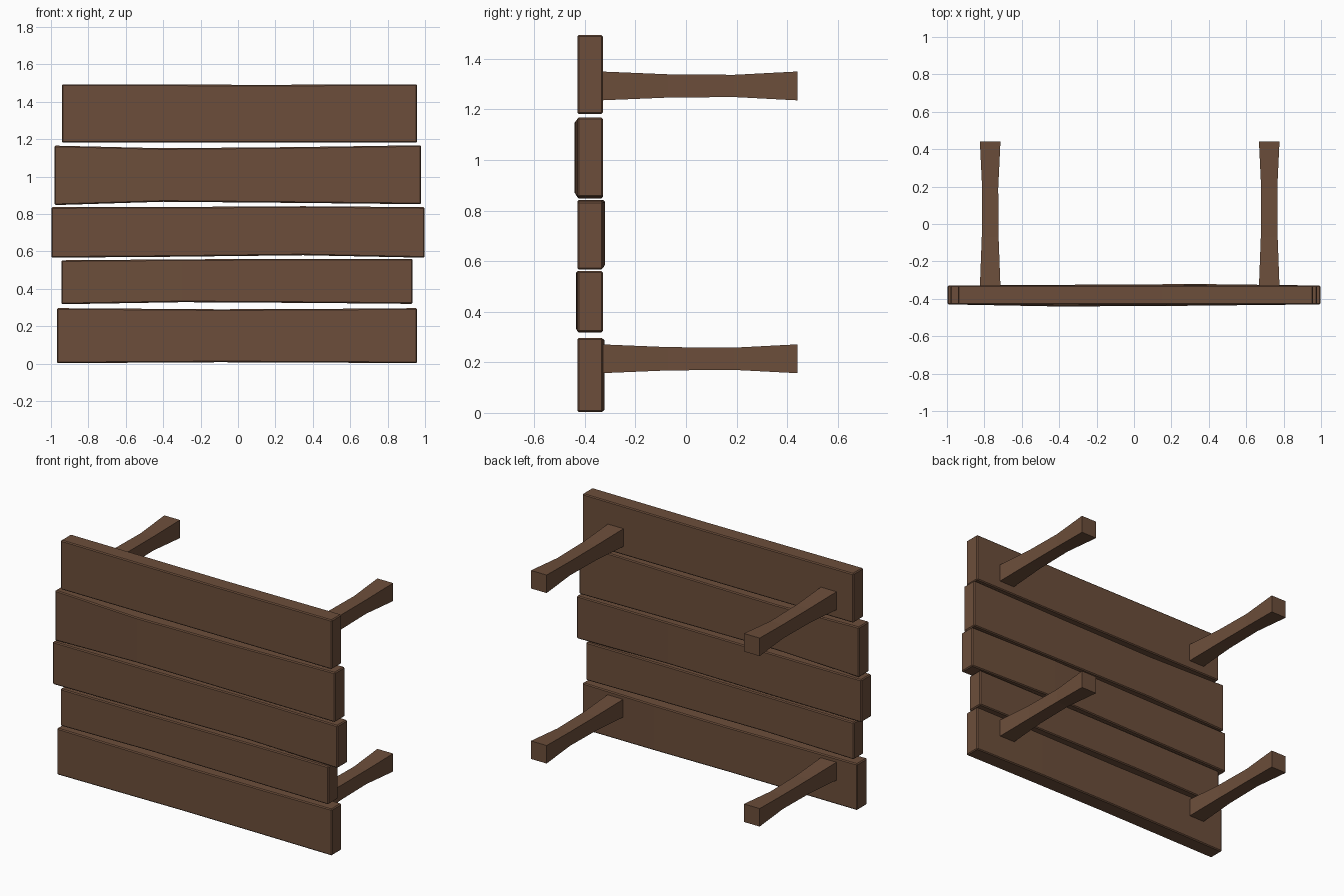
import bpy, bmesh

if "Cube" in bpy.data.objects:
    bpy.data.objects.remove(bpy.data.objects["Cube"])

wood = bpy.data.materials.new("brown_wood")
wood.diffuse_color = (0.15, 0.076, 0.043, 1)
wood.use_nodes = True
wood.node_tree.nodes["Principled BSDF"].inputs["Base Color"].default_value = wood.diffuse_color


def loft(name, rings, bevel=0.0):
    """Join four-cornered rings into a closed, flat-shaded beam."""
    bm = bmesh.new()
    loops = [[bm.verts.new(p) for p in ring] for ring in rings]
    for a, b in zip(loops, loops[1:]):
        for i in range(4):
            j = (i + 1) % 4
            bm.faces.new((a[i], a[j], b[j], b[i]))
    bm.faces.new(loops[0][::-1])
    bm.faces.new(loops[-1])
    bmesh.ops.recalc_face_normals(bm, faces=bm.faces[:])
    me = bpy.data.meshes.new(name)
    bm.to_mesh(me)
    bm.free()
    me.materials.append(wood)
    ob = bpy.data.objects.new(name, me)
    bpy.context.collection.objects.link(ob)
    if bevel:
        m = ob.modifiers.new("worn_edges", 'BEVEL')
        m.width, m.segments = bevel, 1
        m.limit_method, m.angle_limit = 'ANGLE', 0.6
    return ob


# Planks: stations of (x, bottom z, top z, front y, back y)
F, B = -0.43, -0.329
planks = [
    [(-.968, .003, .297, F, B), (-.1, .008, .291, F, -.325), (.45, .006, .293, F, -.323), (.957, .003, .297, F, B)],
    [(-.944, .318, .553, F, B), (-.3, .329, .558, -.436, B), (.4, .325, .561, -.434, B), (.933, .32, .561, F, B)],
    [(-.997, .567, .837, F, B), (-.35, .572, .838, F, -.325), (.35, .58, .842, F, -.321), (.997, .567, .837, F, B)],
    [(-.981, .848, .166 + 1, F, B), (-.4, .866, 1.152, -.441, B), (.3, .86, 1.158, -.437, B), (.979, .853, 1.168, F, B)],
    [(-.941, 1.182, 1.494, F, B), (.15, 1.182, 1.491, F, B), (.957, 1.182, 1.494, F, B)],
]
for n, stations in enumerate(planks, 1):
    loft(f"plank_{n}", [[(x, f, z0), (x, b, z0), (x, b, z1), (x, f, z1)]
                        for x, z0, z1, f, b in stations], 0.006)

# Legs: waisted square posts running back from the outer planks
profile = [(-.335, .055, .057), (-.07, .045, .046), (.19, .043, .044), (.44, .055, .057)]
for row, z in (("lower", .214), ("upper", 1.293)):
    for side, x in (("left", -.769), ("right", .723)):
        loft(f"{row}_{side}_leg", [[(x - w, y, z - h), (x + w, y, z - h), (x + w, y, z + h), (x - w, y, z + h)]
                                   for y, w, h in profile])
